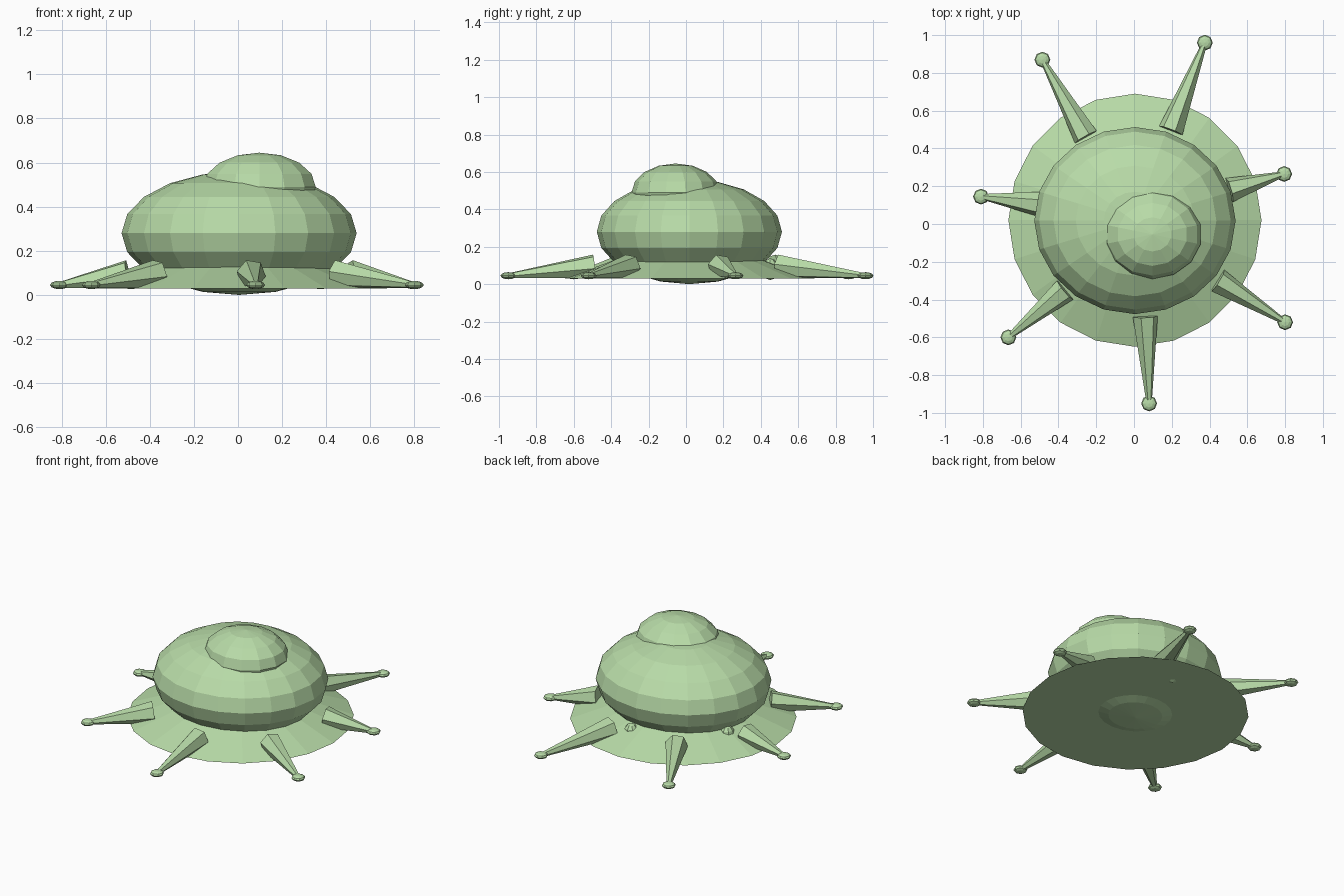
import bpy
from math import radians
from mathutils import Vector, Matrix

cube = bpy.data.objects.get("Cube")
if cube:
    bpy.data.objects.remove(cube, do_unlink=True)

GREEN = (0.48, 0.71, 0.39, 1.0)
mat = bpy.data.materials.new("pale green")
mat.use_nodes = True
mat.diffuse_color = GREEN
mat.node_tree.nodes["Principled BSDF"].inputs["Base Color"].default_value = GREEN


def finish(name):
    obj = bpy.context.object
    obj.name = name
    obj.data.materials.append(mat)
    bpy.ops.object.shade_flat()
    return obj


def ellipsoid(name, centre, radii, segments, rings):
    bpy.ops.mesh.primitive_uv_sphere_add(segments=segments, ring_count=rings, radius=1)
    obj = finish(name)
    obj.data.transform(Matrix.Diagonal((*radii, 1)))
    obj.location = centre
    return obj


def tapered_leg(name, base, tip):
    base, tip = Vector(base), Vector(tip)
    axis = tip - base
    bpy.ops.mesh.primitive_cone_add(vertices=6, radius1=0.067, radius2=0.014,
                                    depth=axis.length)
    obj = finish(name)
    obj.data.transform(Matrix.Rotation(radians(20), 4, 'Z'))
    obj.rotation_euler = axis.to_track_quat('Z', 'Y').to_euler()
    obj.location = (base + tip) / 2


# Main hull and the off-centre dome
ellipsoid("hull", (0.005, 0.018, 0.28), (0.533, 0.495, 0.28), 20, 10)
ellipsoid("dome", (0.097, -0.055, 0.49), (0.262, 0.236, 0.155), 14, 8)

# Sloping skirt with a flat underside
bpy.ops.mesh.primitive_cone_add(vertices=20, radius1=0.67, radius2=0.40, depth=0.10,
                                location=(0.005, 0.02, 0.08))
finish("skirt")

# Legs with flattened feet: base x, y and tip x, y
legs = [
    ((0.06, -0.49), (0.08, -0.95)),
    ((0.445, -0.30), (0.80, -0.52)),
    ((0.505, 0.18), (0.795, 0.265)),
    ((0.195, 0.495), (0.375, 0.96)),
    ((-0.255, 0.46), (-0.485, 0.87)),
    ((-0.50, 0.105), (-0.81, 0.145)),
    ((-0.365, -0.35), (-0.665, -0.60)),
]
for i, (base, tip) in enumerate(legs, 1):
    tapered_leg(f"leg_{i}", (*base, 0.095), (*tip, 0.045))
    ellipsoid(f"foot_{i}", (*tip, 0.045), (0.042, 0.042, 0.019), 8, 6)

# Small bumps under the rear rim
ellipsoid("bump_1", (0.08, 0.45, 0.08), (0.045, 0.045, 0.058), 8, 6)
ellipsoid("bump_2", (-0.41, 0.16, 0.09), (0.045, 0.045, 0.055), 8, 6)
